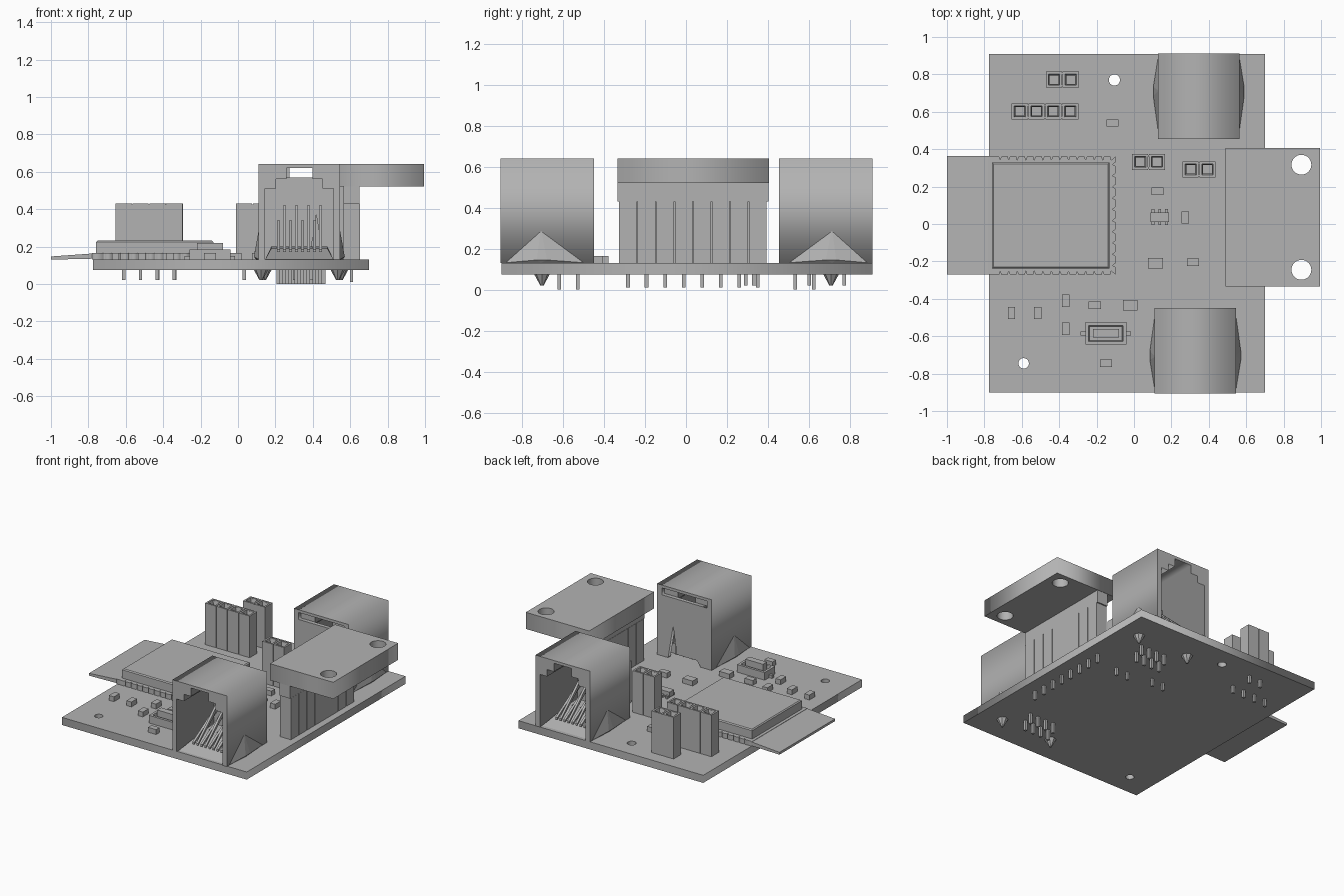
import bpy, bmesh, math
from mathutils import Matrix, Vector

if "Cube" in bpy.data.objects:
    bpy.data.objects.remove(bpy.data.objects["Cube"])

GREY = (0.45, 0.45, 0.45, 1)
grey = bpy.data.materials.new("plain_grey")
grey.use_nodes = True
grey.diffuse_color = GREY
grey.node_tree.nodes["Principled BSDF"].inputs["Base Color"].default_value = GREY

TOP, UNDER = 0.13, 0.075  # board faces


def finish(name, bm, matrix=None):
    if matrix:
        bm.transform(matrix)
    bmesh.ops.recalc_face_normals(bm, faces=bm.faces)
    mesh = bpy.data.meshes.new(name)
    bm.to_mesh(mesh)
    bm.free()
    mesh.materials.append(grey)
    obj = bpy.data.objects.new(name, mesh)
    bpy.context.collection.objects.link(obj)
    return obj


def box(bm, x0, x1, y0, y1, z0, z1):
    m = Matrix.Translation(((x0 + x1) / 2, (y0 + y1) / 2, (z0 + z1) / 2))
    m = m @ Matrix.Diagonal((x1 - x0, y1 - y0, z1 - z0, 1))
    return bmesh.ops.create_cube(bm, size=1, matrix=m)["verts"]


def block(bm, x, y, w, d, z0, z1):
    return box(bm, x - w / 2, x + w / 2, y - d / 2, y + d / 2, z0, z1)


def hull(bm, points):
    verts = [bm.verts.new(p) for p in points]
    bmesh.ops.convex_hull(bm, input=verts)


def cone(bm, x, y, z0, z1, r0, r1, sides=8):
    bmesh.ops.create_cone(bm, cap_ends=True, segments=sides, radius1=r0, radius2=r1,
                          depth=z1 - z0, matrix=Matrix.Translation((x, y, (z0 + z1) / 2)))


def slab(bm, loops, z0, z1, matrix=None):
    """Extrude an outline, with further loops cut as holes."""
    curve = bpy.data.curves.new("outline", 'CURVE')
    curve.dimensions, curve.fill_mode, curve.extrude = '2D', 'BOTH', (z1 - z0) / 2
    for loop in loops:
        spline = curve.splines.new('POLY')
        spline.points.add(len(loop) - 1)
        for p, (x, y) in zip(spline.points, loop):
            p.co = (x, y, 0, 1)
        spline.use_cyclic_u = True
    obj = bpy.data.objects.new("outline", curve)
    bpy.context.collection.objects.link(obj)
    graph = bpy.context.evaluated_depsgraph_get()
    mesh = bpy.data.meshes.new_from_object(obj.evaluated_get(graph))
    mesh.transform((matrix or Matrix()) @ Matrix.Translation((0, 0, (z0 + z1) / 2)))
    bm.from_mesh(mesh)
    bpy.data.objects.remove(obj)
    bpy.data.curves.remove(curve)
    bpy.data.meshes.remove(mesh)
    bmesh.ops.remove_doubles(bm, verts=bm.verts, dist=1e-5)


def rect(x0, x1, y0, y1):
    return [(x0, y0), (x1, y0), (x1, y1), (x0, y1)]


def circle(x, y, r, n=24):
    return [(x + r * math.cos(math.tau * i / n), y + r * math.sin(math.tau * i / n)) for i in range(n)]


# Circuit board with mounting holes
bm = bmesh.new()
slab(bm, [rect(-0.775, 0.7, -0.9, 0.91), circle(-0.105, 0.77, 0.03), circle(-0.59, -0.745, 0.028)],
     UNDER, TOP)
finish("circuit_board", bm)


# Pin sockets: cells with square funnels on top, and pins below the board
def pin_socket(name, x0, y, n):
    bm = bmesh.new()
    pitch = 0.09
    for i in range(n):
        cx = x0 + pitch * (i + 0.5)
        verts = block(bm, cx, y, pitch - 0.004, 0.085, TOP, 0.43)
        top = max({f for v in verts for f in v.link_faces}, key=lambda f: f.calc_center_median().z)
        bmesh.ops.inset_individual(bm, faces=[top], thickness=0.018)
        bmesh.ops.inset_individual(bm, faces=[top], thickness=0.01, depth=-0.03)
        hole = bmesh.ops.extrude_discrete_faces(bm, faces=[top])["faces"][0]
        bmesh.ops.translate(bm, verts=hole.verts, vec=(0, 0, -0.12))
        block(bm, cx, y, 0.018, 0.018, 0.02, TOP)
    for s in (-1, 1):  # thin webs joining the cells
        block(bm, x0 + pitch * n / 2, y + s * 0.033, pitch * n - 0.01, 0.01, TOP, 0.425)
    finish(name, bm)


pin_socket("pin_socket_rear", -0.473, 0.772, 2)
pin_socket("pin_socket_long", -0.656, 0.602, 4)
pin_socket("pin_socket_middle", -0.012, 0.332, 2)
pin_socket("pin_socket_side", 0.258, 0.292, 2)

# Side connector carrying the raised plate
bm = bmesh.new()
for i in range(8):
    y = -0.283 + 0.0905 * i
    block(bm, 0.607, y, 0.088, 0.0865, TOP, 0.43)
    block(bm, 0.607, y, 0.018, 0.018, 0.01, TOP)
box(bm, 0.575, 0.64, -0.32, 0.39, TOP, 0.43)
finish("side_socket", bm)
bm = bmesh.new()
box(bm, 0.565, 0.65, -0.335, 0.403, 0.43, 0.52)
finish("plate_header", bm)
bm = bmesh.new()
slab(bm, [rect(0.49, 0.995, -0.335, 0.405), circle(0.895, 0.317, 0.053, 32),
          circle(0.895, -0.245, 0.053, 32)], 0.52, 0.64)
finish("raised_plate", bm)


# Socket jacks: stepped opening, slotted back, spring contacts, legs
def jack(name, x, y, turn):
    place = Matrix.Translation((x, y, 0)) @ Matrix.Rotation(turn, 4, 'Z')
    upright = Matrix.Rotation(math.pi / 2, 4, 'X')
    half = [(0.218, TOP), (0.218, 0.64), (0, 0.64)]
    steps = [(0, 0.62), (0.07, 0.62), (0.07, 0.56), (0.125, 0.56), (0.125, 0.51), (0.183, 0.51), (0.183, TOP)]
    right = half[:2] + []
    shell = right + [(-px, pz) for px, pz in reversed(right)]
    shell += [(-px, pz) for px, pz in reversed(steps)] + steps[1:]
    bm = bmesh.new()
    slab(bm, [shell], -0.2, 0.228, upright)
    back = [(0.218, TOP), (0.218, 0.64), (-0.218, 0.64), (-0.218, TOP), (-0.13, TOP),
            (-0.1, 0.17), (0.06, 0.17), (0.09, 0.37), (0.13, TOP)]
    slab(bm, [back, rect(-0.18, 0.18, 0.57, 0.62)], -0.228, -0.2, upright)
    finish(name + "_shell", bm, place)

    bm = bmesh.new()
    hull(bm, [(s * w, py, pz) for s in (-1, 1) for w, py, pz in
              ((0.183, -0.2, TOP), (0.183, 0.15, TOP), (0.15, 0.15, 0.2), (0.15, 0, 0.19))])
    for i in range(8):
        cx = -0.112 + 0.032 * i
        tip = 0.42 if i % 2 else 0.34
        hull(bm, [(cx + s, py, pz) for s in (-0.008, 0.008) for py, pz in
                  ((-0.14, 0.17), (-0.14, 0.185), (0.12, tip), (0.13, tip - 0.03))])
        block(bm, cx, 0.15 if i % 2 else 0.06, 0.018, 0.018, 0, 0.2)
    finish(name + "_contacts", bm, place)

    bm = bmesh.new()
    for s in (-1, 1):
        hull(bm, [(s * 0.215, -0.22, TOP), (s * 0.215, 0.2, TOP), (s * 0.215, -0.03, 0.3),
                  (s * 0.23, -0.03, TOP), (s * 0.243, -0.05, 0.145), (s * 0.243, 0, 0.145),
                  (s * 0.235, -0.03, 0.18)])
        cone(bm, s * 0.205, -0.025, 0.02, UNDER, 0.008, 0.038)
    finish(name + "_side_latches", bm, place)


jack("front_jack", 0.328, -0.678, 0)
jack("rear_jack", 0.346, 0.683, math.pi)

# Radio module: notched carrier, sloping antenna, metal can
bm = bmesh.new()
teeth = 14
step = 0.64 / teeth
edge = []
for i in range(teeth):
    cx = -0.755 + step * i
    edge += [(cx, 0.36), (cx + step * 0.75, 0.36), (cx + step * 0.85, 0.342)]
outline = [(-0.78, -0.27), (-0.78, 0.36)] + edge + [(-0.1, 0.36)]
for i in range(10):
    cy = 0.33 - 0.06 * i
    outline += [(-0.1, cy), (-0.115, cy - 0.012), (-0.1, cy - 0.02)]
outline += [(-0.1, -0.27)] + [(px, 0.09 - py) for px, py in reversed(edge)]
slab(bm, [outline], TOP, 0.165)
finish("module_carrier", bm)
bm = bmesh.new()
hull(bm, [(px, py, pz) for py in (-0.27, 0.363) for px, pz in
          ((-1, 0.13), (-1, 0.147), (-0.775, 0.163), (-0.775, 0.135))])
finish("module_antenna", bm)
bm = bmesh.new()
box(bm, -0.758, -0.132, -0.238, 0.328, 0.16, 0.225)
lid = max(bm.faces, key=lambda f: f.calc_center_median().z)
bmesh.ops.inset_individual(bm, faces=[lid], thickness=0.01, depth=0.007)
finish("module_can", bm)

# Push button with recessed ring and leads
bm = bmesh.new()
block(bm, -0.15, -0.585, 0.22, 0.12, TOP, 0.185)
lid = max(bm.faces, key=lambda f: f.calc_center_median().z)
for thick, depth in ((0.025, 0), (0.008, -0.02)):
    bmesh.ops.inset_individual(bm, faces=[lid], thickness=thick, depth=depth)
block(bm, -0.15, -0.585, 0.14, 0.045, 0.15, 0.22)
for s in (-1, 1):
    block(bm, -0.15 + s * 0.12, -0.585, 0.03, 0.02, TOP, 0.15)
finish("push_button", bm)

# Small surface parts: flat chips lying along x or y
along_x = [(-0.21, -0.435), (-0.15, -0.745), (-0.115, 0.54), (0.125, 0.175), (0.315, -0.205)]
along_y = [(-0.655, -0.475), (-0.515, -0.475), (-0.365, -0.41), (-0.365, -0.56), (0.275, 0.035)]
wide = [(-0.02, -0.435), (0.115, -0.21)]
bm = bmesh.new()
for spots, w, d in ((along_x, 0.065, 0.04), (along_y, 0.04, 0.065), (wide, 0.08, 0.055)):
    for x, y in spots:
        block(bm, x, y, w, d, TOP, 0.165)
finish("surface_chips", bm)

# Six legged regulator chip
bm = bmesh.new()
block(bm, 0.138, 0.037, 0.1, 0.05, 0.137, 0.175)
for i in (-1, 0, 1):
    for s in (-1, 1):
        block(bm, 0.138 + i * 0.036, 0.037 + s * 0.032, 0.015, 0.02, TOP, 0.15)
finish("legged_chip", bm)
